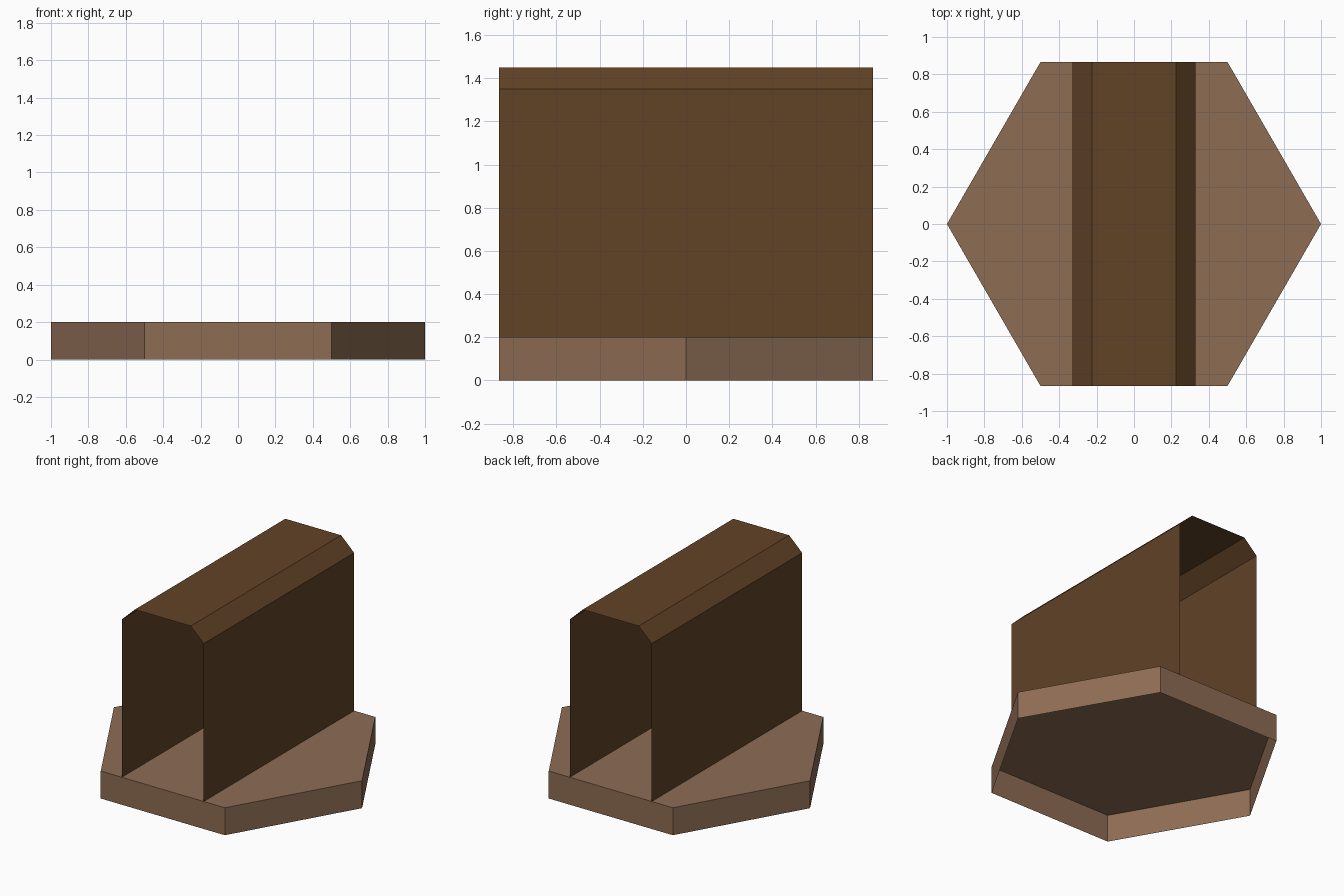
import bpy, bmesh, math

if "Cube" in bpy.data.objects:
    bpy.data.objects.remove(bpy.data.objects["Cube"])


def material(name, rgb):
    mat = bpy.data.materials.new(name)
    lin = [((c / 255 + 0.055) / 1.055) ** 2.4 for c in rgb]
    mat.diffuse_color = (*lin, 1.0)
    mat.use_nodes = True
    mat.node_tree.nodes["Principled BSDF"].inputs["Base Color"].default_value = mat.diffuse_color
    return mat


def add_object(name, bm, mat):
    mesh = bpy.data.meshes.new(name)
    bm.to_mesh(mesh)
    bm.free()
    mesh.materials.append(mat)
    obj = bpy.data.objects.new(name, mesh)
    bpy.context.collection.objects.link(obj)
    return obj


def extruded_strip(bm, start, end, closed=False):
    """Join two matching outlines with a strip of quads."""
    a = [bm.verts.new(p) for p in start]
    b = [bm.verts.new(p) for p in end]
    n = len(a)
    for i in range(n if closed else n - 1):
        j = (i + 1) % n
        bm.faces.new((a[i], a[j], b[j], b[i]))
    return a, b


light_brown = material("light brown", (141, 108, 84))
dark_brown = material("dark brown", (97, 66, 38))

HALF_DEPTH = math.sqrt(3) / 2
BASE_TOP = 0.2

# Hexagonal base: sides and top, open underneath
bm = bmesh.new()
hexagon = [(math.cos(i * math.pi / 3), math.sin(i * math.pi / 3)) for i in range(6)]
_, top = extruded_strip(bm, [(x, y, 0) for x, y in hexagon],
                        [(x, y, BASE_TOP) for x, y in hexagon], closed=True)
bm.faces.new(top)
add_object("hexagon_base", bm, light_brown)

# Thin tunnel shell with chamfered top, open at both ends
bm = bmesh.new()
half = [(0.33, BASE_TOP), (0.33, 1.35), (0.225, 1.45)]
profile = half + [(-x, z) for x, z in reversed(half)]
extruded_strip(bm, [(x, -HALF_DEPTH, z) for x, z in profile],
               [(x, HALF_DEPTH, z) for x, z in profile])
bm.normal_update()
# make the shell face outward
if max(bm.faces, key=lambda f: f.calc_center_median().z).normal.z < 0:
    bmesh.ops.reverse_faces(bm, faces=bm.faces[:])
add_object("tunnel_shell", bm, dark_brown)
